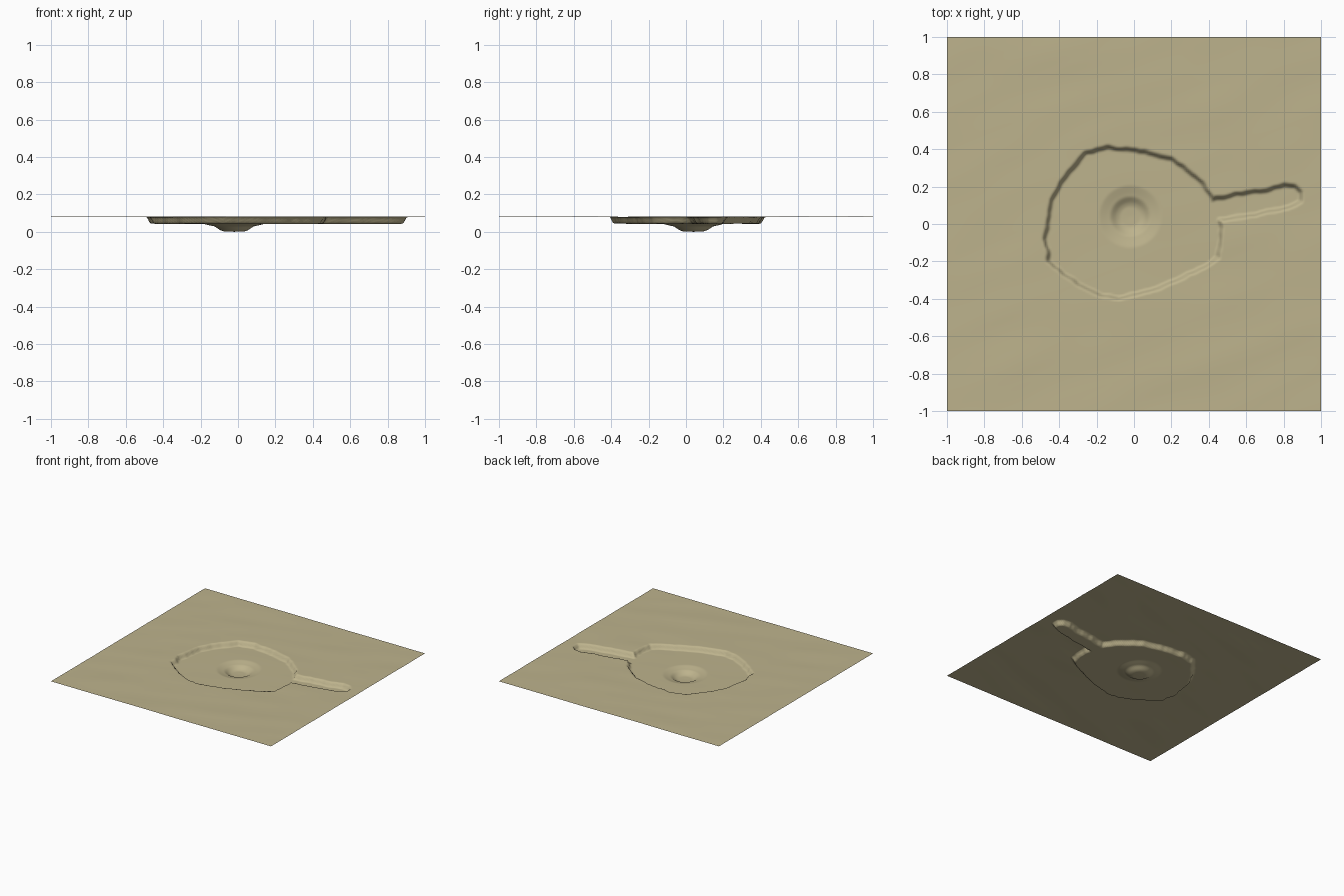
import bpy
import bmesh
import math
from mathutils import Vector, noise

default_cube = bpy.data.objects.get("Cube")
if default_cube:
    bpy.data.objects.remove(default_cube, do_unlink=True)

GROUND = 0.08
FLOOR = 0.043
WALL = 0.014          # half width of the steep bank
BOWL = Vector((-0.02, 0.04))

# Bank of the basin and its side channel, in hundredths
BASIN = [(-20, 40), (-15, 41), (-5, 40), (5, 39), (12, 37), (20, 35), (30, 28), (38, 20),
         (42, 13)]
CHANNEL = [(55, 16), (70, 18), (80, 21), (86, 20), (89, 17), (89, 12),
           (86, 10), (70, 6), (58, 4), (46, 2)]
LOWER_BANK = [(47, -2), (46, -12), (45, -18), (36, -24), (25, -29), (12, -35), (0, -38),
              (-8, -40), (-18, -38), (-27, -34), (-40, -25), (-46, -20), (-46, -14), (-48, -8),
              (-45, 5), (-44, 13), (-39, 22), (-32, 31), (-26, 38)]
OUTLINE = [Vector(p) / 100 for p in BASIN + CHANNEL + LOWER_BANK]
EDGES = list(zip(OUTLINE, OUTLINE[1:] + OUTLINE[:1]))

# Radius and height of the central bowl
BOWL_PROFILE = [(0, 0), (0.055, 0.002), (0.075, 0.009), (0.105, 0.029),
                (0.125, 0.033), (0.165, FLOOR)]


def smoothstep(low, high, value):
    t = min(max((value - low) / (high - low), 0), 1)
    return t * t * (3 - 2 * t)


def bank_distance(point):
    """Signed distance to the bank, negative inside the basin."""
    nearest = math.inf
    inside = False
    for a, b in EDGES:
        along = b - a
        t = min(max((point - a).dot(along) / along.length_squared, 0), 1)
        nearest = min(nearest, (point - a - along * t).length_squared)
        if (a.y > point.y) != (b.y > point.y):
            if point.x < a.x + along.x * (point.y - a.y) / along.y:
                inside = not inside
    distance = math.sqrt(nearest)
    return -distance if inside else distance


def bowl_height(radius):
    for (r0, z0), (r1, z1) in zip(BOWL_PROFILE, BOWL_PROFILE[1:]):
        if radius < r1:
            return z0 + (z1 - z0) * (radius - r0) / (r1 - r0)
    return FLOOR


def terrain_height(x, y):
    point = Vector((x, y))
    # Long, low diagonal swells in the sand
    swell = noise.noise(Vector((x * 2 + y, y * 5 - x * 2, 0))) * 0.0025
    if abs(x) > 0.95 or abs(y) > 0.5:
        return GROUND + swell
    # Ragged edge of the bank
    ragged = noise.noise(Vector((x, y, 0.3)) * 22) * 0.008
    outside = smoothstep(-WALL, WALL, bank_distance(point) + ragged)
    low = bowl_height((point - BOWL).length) + swell * 0.4
    return low + (GROUND + swell - low) * outside


# Sand sheet with basin, channel and bowl
bm = bmesh.new()
bmesh.ops.create_grid(bm, x_segments=220, y_segments=220, size=1)
for vert in bm.verts:
    vert.co.z = terrain_height(vert.co.x, vert.co.y)
lowest = min(vert.co.z for vert in bm.verts)
bmesh.ops.translate(bm, verts=bm.verts, vec=(0, 0, -lowest))
for face in bm.faces:
    face.smooth = True
mesh = bpy.data.meshes.new("sand_terrain")
bm.to_mesh(mesh)
bm.free()

sand = bpy.data.materials.new("sand")
sand.use_nodes = True
colour = (0.51, 0.45, 0.265, 1)
sand.diffuse_color = colour
sand.node_tree.nodes["Principled BSDF"].inputs["Base Color"].default_value = colour
mesh.materials.append(sand)
terrain = bpy.data.objects.new("sand_terrain", mesh)
bpy.context.collection.objects.link(terrain)
